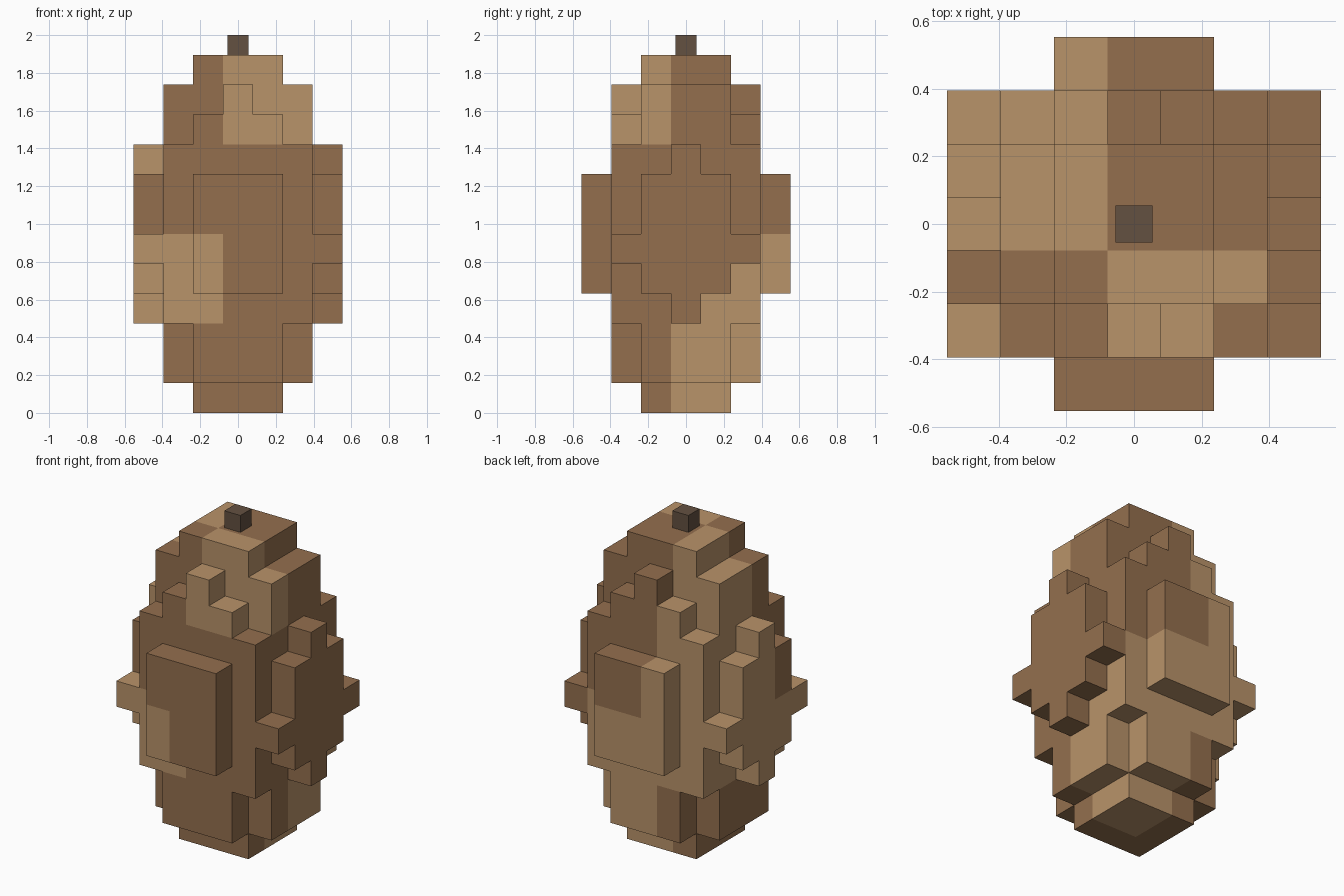
import bpy, bmesh
from mathutils import Vector

if "Cube" in bpy.data.objects:
    bpy.data.objects.remove(bpy.data.objects["Cube"])

CELL = 0.158                      # edge of one block


def material(name, rgb):
    m = bpy.data.materials.new(name)
    m.diffuse_color = (*rgb, 1)
    m.use_nodes = True
    m.node_tree.nodes["Principled BSDF"].inputs["Base Color"].default_value = m.diffuse_color
    return m


dark = material("dark brown", (0.296, 0.159, 0.076))
light = material("light tan", (0.485, 0.292, 0.144))
stem_brown = material("stem brown", (0.127, 0.082, 0.053))

# Half-width in blocks of each row, from the middle row outwards, per layer
LAYERS = [(1, 1), (2, 2, 1), (2, 2, 1), (3, 2, 2), (3, 3, 2, 1), (3, 3, 3, 1),
          (3, 3, 2, 1), (3, 3, 2, 1), (3, 2, 2), (2, 2, 1), (2, 2, 0), (1, 1)]

# Mottled patches: each 3 x 3 x 3 group of blocks has one colour
LIGHT_GROUPS = {(0, 0, 1), (0, 1, 1), (1, 1, 1), (0, 2, 1), (1, 2, 1),
                (1, 1, 0), (0, 1, 2), (0, 2, 2), (0, 1, 3), (1, 0, 3)}


def filled(i, j, k):
    if not 0 <= k < len(LAYERS) or abs(j) >= len(LAYERS[k]):
        return False
    return abs(i) <= LAYERS[k][abs(j)]


def build_body():
    """Stepped egg: only the outer face of each block is made."""
    bm = bmesh.new()
    normals = [Vector(s * (a == n) for a in range(3))
               for n in range(3) for s in (-1, 1)]
    for k in range(len(LAYERS)):
        for j in range(-3, 4):
            for i in range(-3, 4):
                if not filled(i, j, k):
                    continue
                centre = Vector((i, j, k + 0.5)) * CELL
                group = ((i + 3) // 3, (j + 3) // 3, k // 3)
                for n in normals:
                    if filled(i + int(n.x), j + int(n.y), k + int(n.z)):
                        continue
                    u = Vector((n.y, n.z, n.x))
                    v = n.cross(u)
                    corners = (-u - v, u - v, u + v, v - u)
                    f = bm.faces.new([bm.verts.new(centre + (n + c) * CELL / 2)
                                      for c in corners])
                    f.material_index = int(group in LIGHT_GROUPS)
    bmesh.ops.remove_doubles(bm, verts=bm.verts, dist=0.001)
    me = bpy.data.meshes.new("stepped_body")
    bm.to_mesh(me)
    bm.free()
    me.materials.append(dark)
    me.materials.append(light)
    ob = bpy.data.objects.new("stepped_body", me)
    bpy.context.collection.objects.link(ob)


build_body()

# Small square stem on top
top = CELL * len(LAYERS)
bpy.ops.mesh.primitive_cube_add(size=1, location=(0, 0, (top + 2) / 2))
stem = bpy.context.object
stem.name = "stem"
stem.scale = (0.11, 0.11, 2 - top)
stem.data.materials.append(stem_brown)
